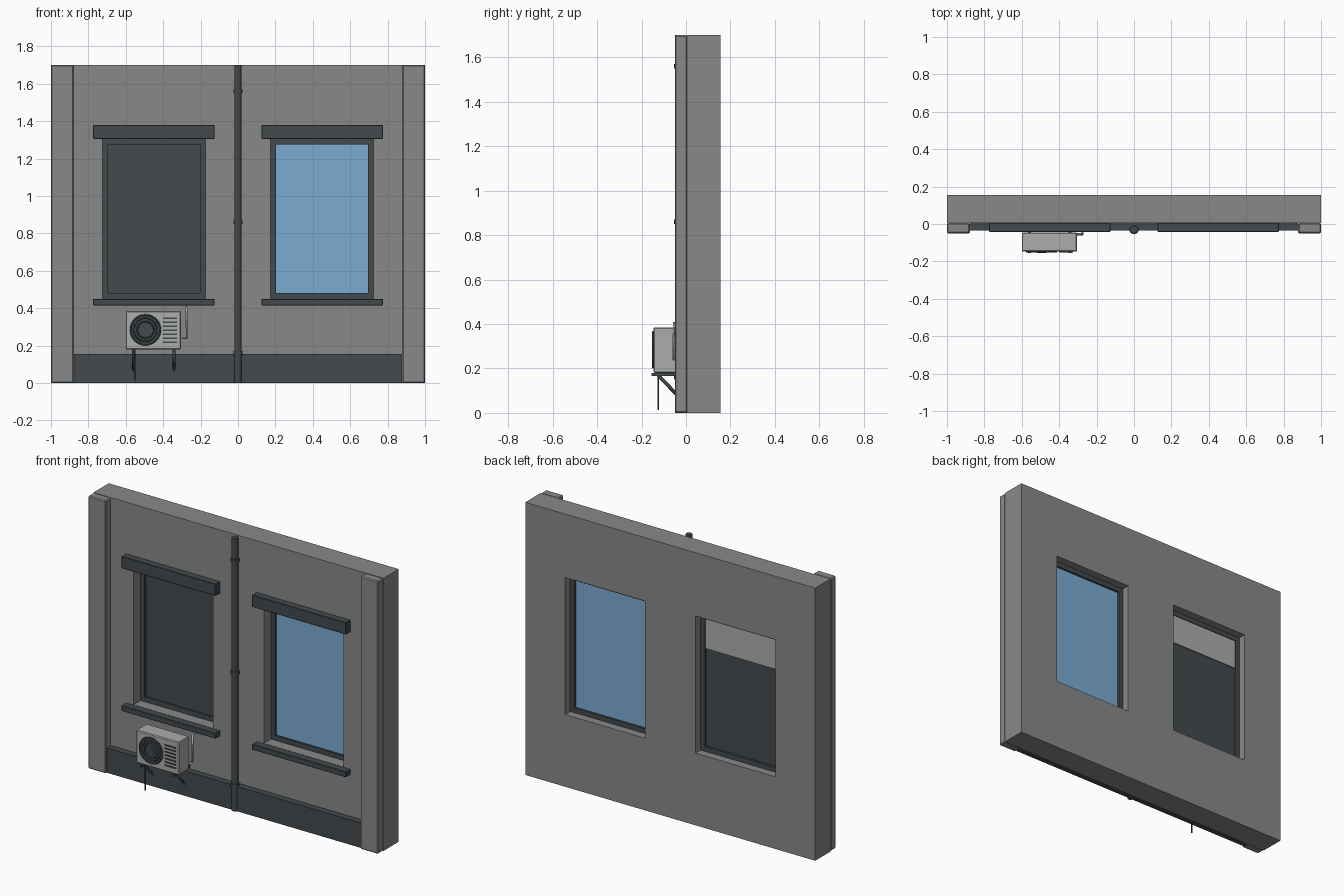
import bpy, bmesh, math
from mathutils import Vector, Matrix

cube = bpy.data.objects.get("Cube")
if cube:
    bpy.data.objects.remove(cube, do_unlink=True)


def material(name, r, g, b):
    m = bpy.data.materials.new(name)
    m.use_nodes = True
    m.diffuse_color = (r, g, b, 1)
    m.node_tree.nodes["Principled BSDF"].inputs["Base Color"].default_value = (r, g, b, 1)
    return m


WALL = material("wall_grey", 0.25, 0.25, 0.25)
DARK = material("dark_slate", 0.056, 0.067, 0.074)
BLUE = material("blue_glass", 0.20, 0.41, 0.65)
LIGHT = material("light_grey", 0.41, 0.42, 0.41)


def finish(name, bm, mat, smooth=False):
    bmesh.ops.recalc_face_normals(bm, faces=bm.faces)
    me = bpy.data.meshes.new(name)
    bm.to_mesh(me)
    bm.free()
    me.materials.append(mat)
    for p in me.polygons:
        p.use_smooth = smooth and len(p.vertices) == 4
    ob = bpy.data.objects.new(name, me)
    bpy.context.collection.objects.link(ob)
    return ob


def box(name, x, y, z, mat, bevel=0):
    """Box from (min, max) ranges on each axis."""
    bm = bmesh.new()
    bmesh.ops.create_cube(bm, size=1)
    for v in bm.verts:
        v.co = [a + (b - a) * (c + 0.5) for (a, b), c in zip((x, y, z), v.co)]
    ob = finish(name, bm, mat)
    if bevel:
        mod = ob.modifiers.new("bevel", "BEVEL")
        mod.width, mod.segments = bevel, 1
    return ob


def rod(name, a, b, r, mat, sides=16):
    """Cylinder between two points."""
    a, b = Vector(a), Vector(b)
    d = b - a
    bm = bmesh.new()
    turn = Matrix.Translation((a + b) / 2) @ d.to_track_quat("Z", "Y").to_matrix().to_4x4()
    bmesh.ops.create_cone(bm, cap_ends=True, segments=sides, radius1=r, radius2=r,
                          depth=d.length, matrix=turn)
    return finish(name, bm, mat, True)


def slab(name, xs, zs, y, holes, mat):
    """Upright slab on an x-z grid, with the listed cells left open."""
    bm = bmesh.new()
    mid = (y[0] + y[1]) / 2
    grid = [[bm.verts.new((px, mid, pz)) for pz in zs] for px in xs]
    for i in range(len(xs) - 1):
        for j in range(len(zs) - 1):
            if (i, j) not in holes:
                bm.faces.new((grid[i][j], grid[i + 1][j], grid[i + 1][j + 1], grid[i][j + 1]))
    ob = finish(name, bm, mat)
    mod = ob.modifiers.new("thickness", "SOLIDIFY")
    mod.thickness, mod.offset = y[1] - y[0], 0
    return ob


def ring(name, centre, major, minor, mat):
    """Ring facing the front."""
    bm = bmesh.new()
    n, k = 32, 6
    loops = []
    for i in range(n):
        a = math.tau * i / n
        loop = []
        for j in range(k):
            b = math.tau * j / k
            r = major + minor * math.cos(b)
            loop.append(bm.verts.new((centre[0] + r * math.cos(a),
                                      centre[1] + minor * math.sin(b),
                                      centre[2] + r * math.sin(a))))
        loops.append(loop)
    for i in range(n):
        p, q = loops[i], loops[(i + 1) % n]
        for j in range(k):
            bm.faces.new((p[j], q[j], q[(j + 1) % k], p[(j + 1) % k]))
    return finish(name, bm, mat, True)


# Wall with two window openings
TOP, FACE, BACK = 1.7, 0.005, 0.155
SILL_Z, HEAD_Z = 0.45, 1.305
slab("wall", (-1, -0.725, -0.175, 0.175, 0.725, 1), (0, SILL_Z, HEAD_Z, TOP),
     (FACE, BACK), {(1, 1), (3, 1)}, WALL)

# End pilasters and plinth
for side, x in (("right", (-1, -0.878)), ("left", (0.878, 1))):
    box(side + "_pilaster", x, (-0.05, FACE), (0, TOP), WALL, 0.006)
box("plinth", (-0.878, 0.878), (-0.035, FACE), (0, 0.155), DARK)

# Windows: frame, pane, lintel, sill
for side, s, pane in (("right", -1, DARK), ("left", 1, BLUE)):
    cx = 0.45 * s
    slab(side + "_window_frame", (cx - 0.275, cx - 0.246, cx + 0.246, cx + 0.275),
         (SILL_Z, 0.48, 1.275, HEAD_Z), (0.075, 0.105), {(1, 1)}, DARK)
    box(side + "_pane", (cx - 0.248, cx + 0.248), (0.086, 0.092), (0.478, 1.277), pane)
    box(side + "_lintel", (cx - 0.325, cx + 0.325), (-0.042, FACE), (1.305, 1.38), DARK, 0.003)
    box(side + "_sill", (cx - 0.325, cx + 0.325), (-0.042, FACE), (0.415, 0.45), DARK, 0.003)

# Blind behind the dark pane
box("blind", (-0.695, -0.205), (0.094, 0.101), (1.09, 1.276), LIGHT)

# Downpipe with collars
rod("downpipe", (0, -0.03, 0), (0, -0.03, TOP), 0.019, DARK)
for i, z in enumerate((0.16, 0.86, 1.56)):
    rod(f"pipe_collar_{i + 1}", (0, -0.03, z - 0.01), (0, -0.03, z + 0.01), 0.025, DARK)

# Air conditioner body, fan grille and vent slats
FRONT = -0.147
box("cooler_body", (-0.6, -0.305), (FRONT, -0.045), (0.18, 0.385), LIGHT, 0.005)
fan = Vector((-0.495, FRONT, 0.284))
rod("fan_disc", fan, fan + Vector((0, -0.003, 0)), 0.082, DARK, 32)
for i, r in enumerate((0.08, 0.062, 0.044)):
    ring(f"fan_ring_{i + 1}", fan + Vector((0, -0.003, 0)), r, 0.004, DARK)
rod("fan_hub", fan, fan + Vector((0, -0.007, 0)), 0.024, DARK, 24)
for i in range(7):
    z = 0.215 + i * 0.021
    box(f"vent_slat_{i + 1}", (-0.402, -0.325), (FRONT - 0.005, FRONT + 0.002),
        (z, z + 0.008), DARK)

# Support brackets with diagonal struts
for side, x in (("right", -0.56), ("left", -0.342)):
    box(side + "_bracket_arm", (x - 0.008, x + 0.008), (-0.155, FACE), (0.166, 0.18), DARK)
    rod(side + "_bracket_strut", (x, -0.125, 0.17), (x, -0.03, 0.07), 0.008, DARK, 4)

# Drain hose and refrigerant pipe
rod("drain_hose", (-0.552, -0.125, 0.012), (-0.552, -0.125, 0.185), 0.004, DARK, 8)
curve = bpy.data.curves.new("coolant_pipe", "CURVE")
curve.dimensions = "3D"
curve.bevel_depth = 0.006
curve.bevel_resolution = 1
curve.use_fill_caps = True
path = ((-0.31, -0.055, 0.24), (-0.275, -0.055, 0.24), (-0.275, -0.055, 0.405), (-0.275, 0.01, 0.405))
line = curve.splines.new("POLY")
line.points.add(len(path) - 1)
for p, co in zip(line.points, path):
    p.co = (*co, 1)
curve.materials.append(LIGHT)
bpy.context.collection.objects.link(bpy.data.objects.new("coolant_pipe", curve))
